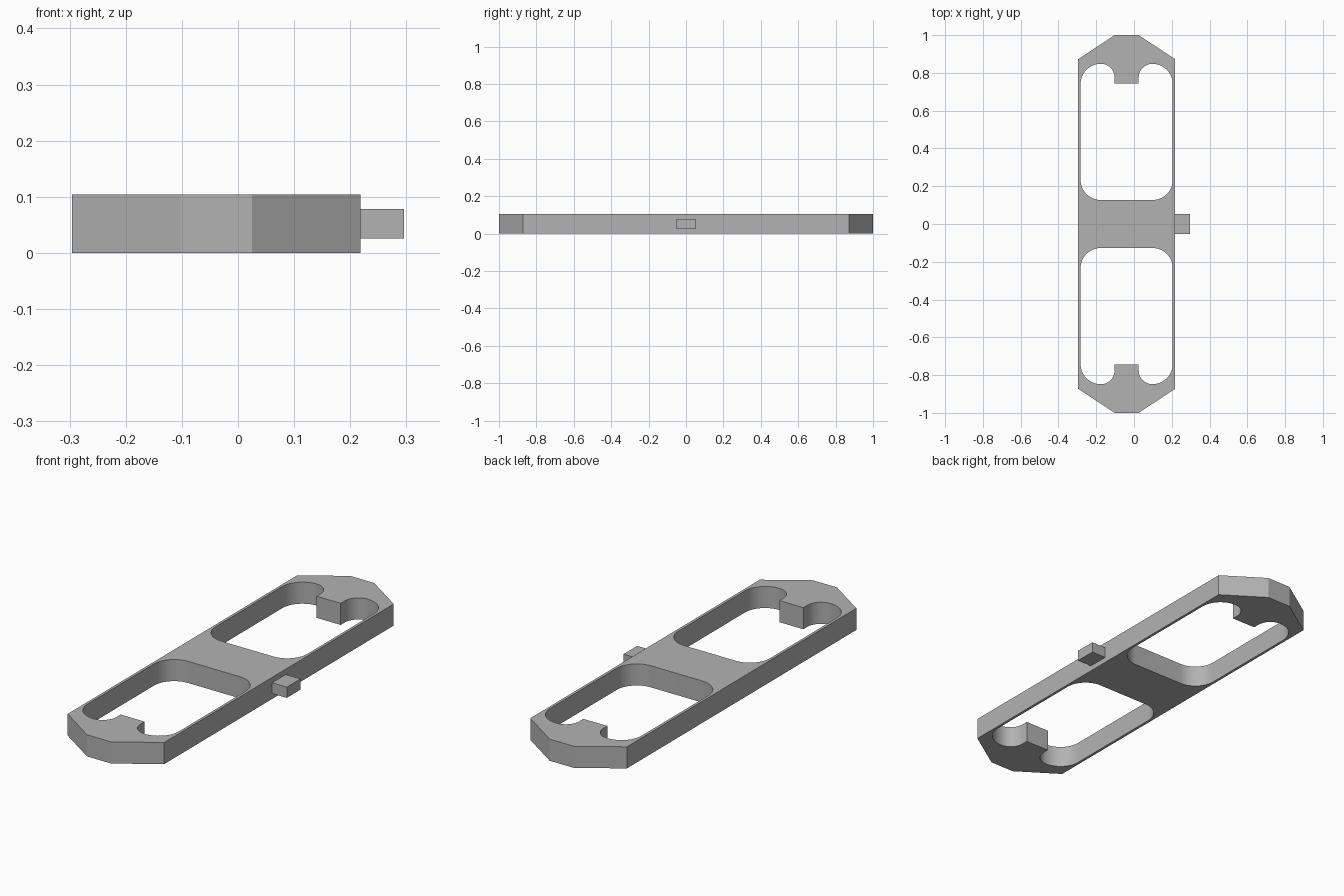
import bpy
import bmesh
from math import cos, sin, pi
from mathutils import Vector

cube = bpy.data.objects.get("Cube")
if cube:
    bpy.data.objects.remove(cube, do_unlink=True)

CX = -0.039       # centre line of the frame
HEIGHT = 0.104
HALF_W = 0.257    # outer half width
INNER = 0.244     # half width of the windows
TAB = 0.064       # half width of end flats and tabs

grey = bpy.data.materials.new("plain grey")
grey.use_nodes = True
colour = (0.45, 0.45, 0.45, 1)
grey.diffuse_color = colour
grey.node_tree.nodes["Principled BSDF"].inputs["Base Color"].default_value = colour


def arc(x, y, r, start, end, steps=14):
    """Arc points; angles in quarter turns."""
    angles = [(start + (end - start) * i / steps) * pi / 2 for i in range(steps + 1)]
    return [(x + r * cos(a), y + r * sin(a)) for a in angles]


def mirror_x(half):
    """Close a right-hand half outline with its mirror image."""
    return half + [(-x, y) for x, y in reversed(half)]


def finish(obj):
    obj.data.materials.clear()
    obj.data.materials.append(grey)
    bpy.context.view_layer.objects.active = obj
    obj.select_set(True)
    bpy.ops.object.shade_smooth_by_angle(angle=pi / 6)
    obj.select_set(False)


bpy.ops.object.select_all(action="DESELECT")

# Outer outline with chamfered ends
outline = mirror_x([(TAB, -1), (HALF_W, -0.872), (HALF_W, 0.872), (TAB, 1)])

# Rounded window with a square tab reaching in from the end
near, far, tip = 0.127, 0.848, 0.745
big, small = 0.107, 0.072
window = mirror_x(
    arc(INNER - big, near + big, big, -1, 0)
    + arc(INNER - big, far - big, big, 0, 1)
    + arc(TAB + small, far - small, small, 1, 2)
    + [(TAB, tip)])
window_front = [(x, -y) for x, y in window]

# Extruded frame plate
curve = bpy.data.curves.new("frame_profile", "CURVE")
curve.dimensions = "2D"
curve.fill_mode = "BOTH"
curve.extrude = HEIGHT / 2
for points in (outline, window, window_front):
    spline = curve.splines.new("POLY")
    spline.points.add(len(points) - 1)
    for p, (x, y) in zip(spline.points, points):
        p.co = (x + CX, y, 0, 1)
    spline.use_cyclic_u = True
helper = bpy.data.objects.new("frame_profile", curve)
bpy.context.collection.objects.link(helper)
bpy.context.view_layer.update()
evaluated = helper.evaluated_get(bpy.context.evaluated_depsgraph_get())
mesh = bpy.data.meshes.new_from_object(evaluated)
bpy.data.objects.remove(helper, do_unlink=True)

bm = bmesh.new()
bm.from_mesh(mesh)
bmesh.ops.remove_doubles(bm, verts=bm.verts, dist=1e-4)
bmesh.ops.translate(bm, verts=bm.verts, vec=Vector((0, 0, HEIGHT / 2)))
bmesh.ops.recalc_face_normals(bm, faces=bm.faces)
bm.to_mesh(mesh)
bm.free()
frame = bpy.data.objects.new("frame", mesh)
bpy.context.collection.objects.link(frame)
finish(frame)

# Side peg
x0, x1 = CX + HALF_W - 0.005, 0.296
bpy.ops.mesh.primitive_cube_add(size=1, location=((x0 + x1) / 2, 0, HEIGHT / 2))
peg = bpy.context.object
peg.name = "side_peg"
peg.scale = (x1 - x0, 0.104, 0.052)
bpy.ops.object.transform_apply(location=False, rotation=False, scale=True)
finish(peg)
